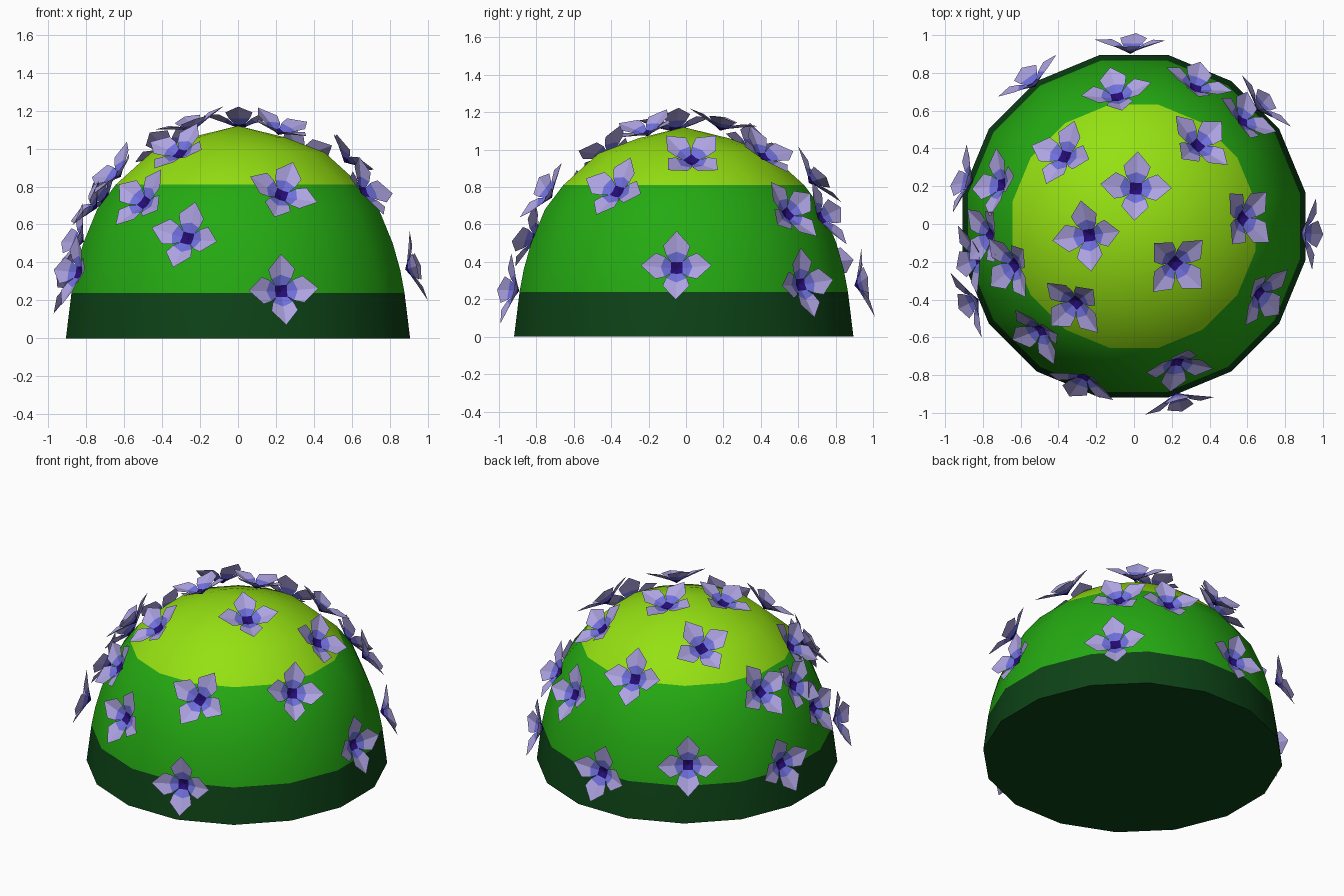
import bpy
import bmesh
from math import sin, cos, pi, radians
from mathutils import Vector, Matrix

cube = bpy.data.objects.get("Cube")
if cube:
    bpy.data.objects.remove(cube, do_unlink=True)


def make_material(name, rgb):
    mat = bpy.data.materials.new(name)
    mat.use_nodes = True
    colour = (*rgb, 1.0)
    mat.diffuse_color = colour
    mat.node_tree.nodes["Principled BSDF"].inputs["Base Color"].default_value = colour
    return mat


dark_green = make_material("dark green", (0.004, 0.055, 0.008))
leaf_green = make_material("leaf green", (0.018, 0.40, 0.006))
lime_green = make_material("lime green", (0.30, 0.75, 0.006))
lavender = make_material("lavender", (0.42, 0.37, 0.76))
petal_blue = make_material("petal blue", (0.16, 0.16, 0.72))
deep_indigo = make_material("deep indigo", (0.018, 0.004, 0.18))


def finish(bm, name, materials):
    bmesh.ops.recalc_face_normals(bm, faces=bm.faces)
    mesh = bpy.data.meshes.new(name)
    bm.to_mesh(mesh)
    bm.free()
    for mat in materials:
        mesh.materials.append(mat)
    return mesh


def place(name, mesh, matrix=None):
    obj = bpy.data.objects.new(name, mesh)
    bpy.context.collection.objects.link(obj)
    if matrix is not None:
        obj.matrix_world = matrix
    return obj


# Bush: a lathed sixteen-sided dome, coloured in bands by height
SIDES = 16
BAND_LOW, BAND_HIGH, APEX = 0.24, 0.81, 1.12
profile = [(0.925, 0), (0.895, BAND_LOW), (0.872, 0.36), (0.832, 0.5),
           (0.757, 0.68), (0.657, BAND_HIGH), (0.465, 0.98), (0.25, 1.06)]


def build_bush():
    bm = bmesh.new()
    rings = []
    for radius, height in profile:
        angles = [2 * pi * (i + 0.5) / SIDES for i in range(SIDES)]
        rings.append([bm.verts.new((radius * cos(a), radius * sin(a), height))
                      for a in angles])
    bm.faces.new(rings[0])
    for low, high in zip(rings, rings[1:]):
        for i in range(SIDES):
            j = (i + 1) % SIDES
            bm.faces.new((low[i], low[j], high[j], high[i]))
    apex = bm.verts.new((0, 0, APEX))
    for i in range(SIDES):
        bm.faces.new((rings[-1][i], rings[-1][(i + 1) % SIDES], apex))
    for face in bm.faces:
        z = face.calc_center_median().z
        face.material_index = (z > BAND_LOW) + (z > BAND_HIGH)
    return finish(bm, "bush", [dark_green, leaf_green, lime_green])


bush = place("bush", build_bush(), Matrix.Translation((0, -0.012, 0)))
bpy.ops.object.select_all(action='DESELECT')
bush.select_set(True)
bpy.context.view_layer.objects.active = bush
bpy.ops.object.shade_smooth_by_angle(angle=radians(40))


# Flower: four creased, cupped petals around a dark centre
def build_flower():
    bm = bmesh.new()

    def point(radius, degrees, height):
        a = radians(degrees)
        return bm.verts.new((radius * cos(a), radius * sin(a), height))

    for turn in range(0, 360, 90):
        heart = point(0, 0, -0.03)
        core_mid = point(0.032, turn, -0.012)
        blue_mid = point(0.085, turn, 0.008)
        tip = point(0.19, turn, 0.045)
        for side in (-1, 1):
            core = point(0.045, turn + side * 45, -0.006)
            blue = point(0.083, turn + side * 42, 0.014)
            wide = point(0.132, turn + side * 33, 0.034)
            for index, corners in enumerate([(blue_mid, tip, wide, blue),
                                             (core_mid, blue_mid, blue, core),
                                             (heart, core_mid, core)]):
                face = bm.faces.new(corners if side > 0 else corners[::-1])
                face.material_index = index
    bm.normal_update()
    mesh = bpy.data.meshes.new("flower")
    bm.to_mesh(mesh)
    bm.free()
    for mat in (lavender, petal_blue, deep_indigo):
        mesh.materials.append(mat)
    return mesh


# Flower centres (x, y, z) and roll in degrees away from uphill
flowers = [
    (-.24, -.06, 1.12, -6), (.01, .19, 1.13, 0), (.22, -.21, 1.1, 0),
    (-.37, .36, 1.0, 25), (.34, .42, .97, -6), (-.09, .68, .84, 5),
    (.33, .73, .64, 10), (.58, .55, .66, 30), (.67, .62, .28, 5),
    (.58, .03, .95, 45), (.67, -.37, .78, -15), (.91, -.05, .37, 0),
    (-.31, -.42, .98, -10), (-.5, -.57, .72, -25), (-.27, -.82, .53, -12),
    (.23, -.74, .76, -25), (.23, -.92, .25, 2), (-.64, -.22, .87, 20),
    (-.77, -.06, .7, 40), (-.84, -.18, .52, 10), (-.71, .21, .74, 20),
    (-.88, .23, .3, 15), (-.85, -.41, .35, 0), (-.54, .75, .4, 0),
    (-.02, .93, .28, -10),
]
flower_mesh = build_flower()
for number, (x, y, z, roll) in enumerate(flowers, 1):
    normal = Vector((x / 0.81, y / 0.81, z / 1.25)).normalized()
    across = Vector((0, 0, 1)).cross(normal).normalized()
    uphill = normal.cross(across)
    frame = Matrix((across, uphill, normal)).transposed().to_4x4()
    spin = Matrix.Rotation(radians(roll), 4, 'Z')
    place(f"flower_{number}", flower_mesh,
          Matrix.Translation((x, y, z)) @ frame @ spin)
